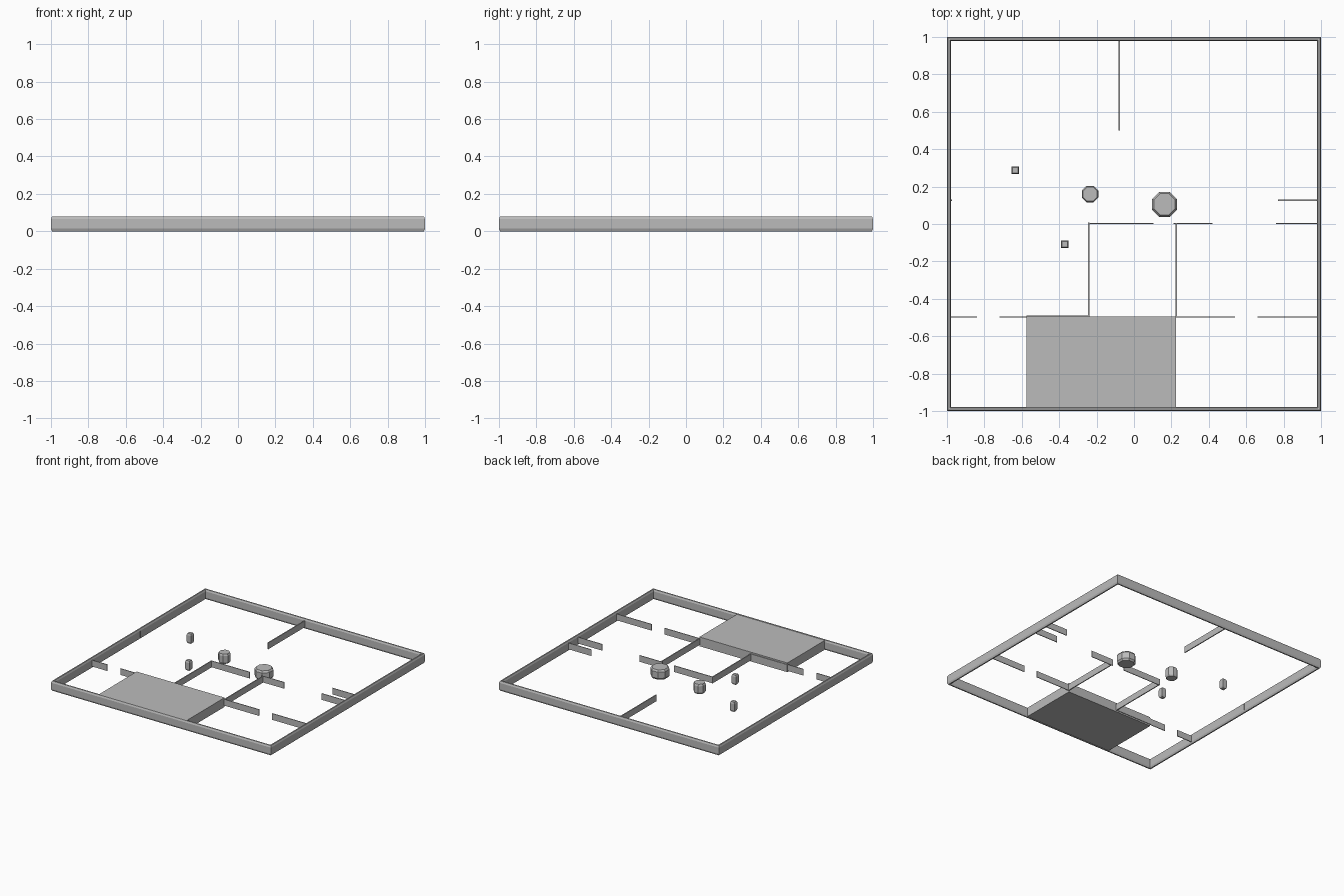
import bpy, bmesh, math

cube = bpy.data.objects.get("Cube")
if cube:
    bpy.data.objects.remove(cube, do_unlink=True)

GREY = (0.5, 0.5, 0.5, 1)
mat = bpy.data.materials.new("plain grey")
mat.use_nodes = True
mat.diffuse_color = GREY
mat.node_tree.nodes["Principled BSDF"].inputs["Base Color"].default_value = GREY

HEIGHT = 0.08
RISE = 0.014                    # vertical reach of the chamfers
LOW, HIGH = RISE, HEIGHT - RISE


def finish(name, bm):
    bmesh.ops.recalc_face_normals(bm, faces=bm.faces)
    mesh = bpy.data.meshes.new(name)
    bm.to_mesh(mesh)
    bm.free()
    mesh.materials.append(mat)
    obj = bpy.data.objects.new(name, mesh)
    bpy.context.collection.objects.link(obj)
    return obj


def ring_of_verts(bm, x, y, radius, sides, z):
    """Regular polygon with a flat side facing the front; radius is to the flat."""
    r = radius / math.cos(math.pi / sides)
    angles = [(i + 0.5) * math.tau / sides for i in range(sides)]
    return [bm.verts.new((x + r * math.cos(a), y + r * math.sin(a), z)) for a in angles]


def bridge(bm, a, b):
    n = len(a)
    for i in range(n):
        j = (i + 1) % n
        bm.faces.new((a[i], a[j], b[j], b[i]))


def box(name, x0, x1, y0, y1, z0, z1):
    bm = bmesh.new()
    bmesh.ops.create_cube(bm, size=1)
    for v in bm.verts:
        v.co = (x1 if v.co.x > 0 else x0, y1 if v.co.y > 0 else y0,
                z1 if v.co.z > 0 else z0)
    return finish(name, bm)


def pillar(name, x, y, radius, sides, inset):
    bm = bmesh.new()
    rings = [ring_of_verts(bm, x, y, r, sides, z) for r, z in
             ((radius - inset, 0), (radius, LOW), (radius, HIGH), (radius - inset, HEIGHT))]
    for a, b in zip(rings, rings[1:]):
        bridge(bm, a, b)
    bm.faces.new(rings[0])
    bm.faces.new(rings[-1])
    return finish(name, bm)


# Outer wall: a chamfered profile carried around the square
bm = bmesh.new()
profile = [(1, LOW), (1, HIGH), (0.994, HEIGHT), (0.984, HEIGHT),
           (0.978, HIGH), (0.978, LOW), (0.984, 0), (0.994, 0)]
loops = [ring_of_verts(bm, 0, 0, r, 4, z) for r, z in profile]
for i, loop in enumerate(loops):
    bridge(bm, loop, loops[(i + 1) % len(loops)])
finish("outer_wall", bm)

# Raised solid block against the front wall
box("front_block", -0.575, 0.225, -0.982, -0.495, 0.002, HEIGHT - 0.002)

# Partitions running left to right: start, end, y
for i, (x0, x1, y) in enumerate([
        (-0.98, -0.84, -0.497), (-0.72, -0.575, -0.497),
        (-0.575, -0.24, -0.493), (0.225, 0.54, -0.497), (0.66, 0.98, -0.497),
        (-0.24, 0.105, 0.003), (0.21, 0.42, 0.003), (0.76, 0.98, 0.003),
        (0.77, 0.98, 0.127), (-0.98, -0.972, 0.127)]):
    box(f"cross_partition_{i + 1}", x0, x1, y - 0.003, y + 0.003, LOW, HIGH)

# Partitions running front to back: x, start, end
for i, (x, y0, y1) in enumerate([
        (-0.243, -0.497, 0.008), (0.225, -0.497, 0.003), (-0.08, 0.5, 0.98)]):
    box(f"long_partition_{i + 1}", x - 0.004, x + 0.004, y0, y1, LOW, HIGH)

# Free-standing pillars
pillar("large_round_pillar", 0.163, 0.105, 0.067, 8, 0.01)
pillar("small_round_pillar", -0.235, 0.16, 0.044, 8, 0.006)
pillar("square_pillar_1", -0.635, 0.288, 0.02, 4, 0.005)
pillar("square_pillar_2", -0.371, -0.109, 0.02, 4, 0.005)
